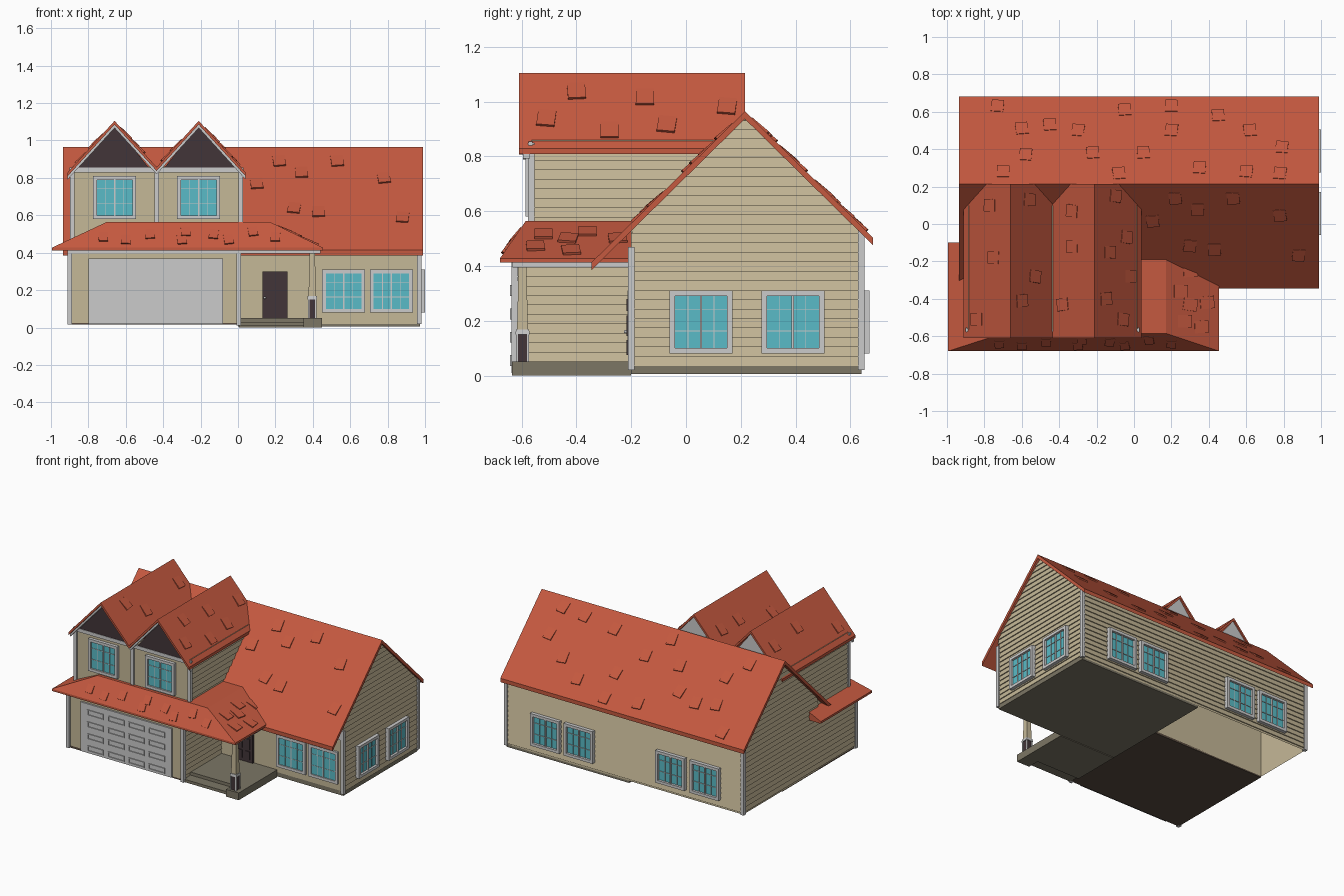
import bpy, math, random
from mathutils import Vector

if "Cube" in bpy.data.objects:
    bpy.data.objects.remove(bpy.data.objects["Cube"])

random.seed(4)


def mat(name, r, g, b):
    m = bpy.data.materials.new(name)
    m.diffuse_color = (r, g, b, 1)
    m.use_nodes = True
    m.node_tree.nodes["Principled BSDF"].inputs["Base Color"].default_value = m.diffuse_color
    return m


RED = mat("roof_red", 0.56, 0.10, 0.05)
BEIGE = mat("wall_beige", 0.56, 0.48, 0.31)
DARK = mat("dark_wood", 0.055, 0.035, 0.04)
TEAL = mat("glass_teal", 0.10, 0.50, 0.57)
STONE = mat("slab_stone", 0.20, 0.18, 0.13)
BROWN = mat("garage_floor_brown", 0.10, 0.07, 0.05)
TRIM = None


def mesh(name, verts, faces, m=None):
    me = bpy.data.meshes.new(name)
    me.from_pydata([tuple(v) for v in verts], [], faces)
    ob = bpy.data.objects.new(name, me)
    bpy.context.collection.objects.link(ob)
    if m:
        me.materials.append(m)
    return ob


HEX = [(0, 3, 2, 1), (4, 5, 6, 7), (0, 1, 5, 4), (1, 2, 6, 5), (2, 3, 7, 6), (3, 0, 4, 7)]


def hexes(name, cells, m=None, faces=HEX):
    """One object from many 8-corner cells (4 bottom corners, 4 top corners)."""
    vs, fs = [], []
    for c in cells:
        fs += [tuple(i + len(vs) for i in f) for f in faces]
        vs += c
    return mesh(name, vs, fs, m)


def cell(a, b):
    (x0, x1), (y0, y1), (z0, z1) = [sorted(t) for t in zip(a, b)]
    return [(x, y, z) for z in (z0, z1) for x, y in ((x0, y0), (x1, y0), (x1, y1), (x0, y1))]


def boxes(name, pairs, m=None):
    return hexes(name, [cell(a, b) for a, b in pairs], m)


# wall facings: (along, outward)
FACING = {"front": ((1, 0), (0, -1)), "back": ((1, 0), (0, 1)),
          "right": ((0, 1), (1, 0)), "left": ((0, 1), (-1, 0))}


def on_wall(side, pos, u, out, z):
    a, n = FACING[side]
    base = abs(n[0]) * pos, abs(n[1]) * pos
    return (base[0] + a[0] * u + n[0] * out, base[1] + a[1] * u + n[1] * out, z)


def siding(name, side, pos, span, z0, z1, step=0.0345):
    """Lapped boards; span(z) gives the wall ends at that height."""
    vs, fs, n = [], [], math.ceil((z1 - z0) / step)
    for i in range(n):
        lo, hi = z0 + i * step, min(z0 + (i + 1) * step, z1)
        (a, b), (c, d) = span(lo), span(hi)
        k = len(vs)
        vs += [on_wall(side, pos, *p) for p in ((a, 0, lo), (b, 0, lo), (a, .007, lo),
                                                (b, .007, lo), (c, 0, hi), (d, 0, hi))]
        fs += [(k, k + 1, k + 3, k + 2), (k + 2, k + 3, k + 5, k + 4)]
    mesh(name, vs, fs, BEIGE)


def window(name, side, pos, u, z, w=0.19, h=0.19, depth=0.022):
    def b(u0, u1, z0, z1, o0, o1):
        return on_wall(side, pos, u + u0, o0, z + z0), on_wall(side, pos, u + u1, o1, z + z1)
    W, H, f = w / 2, h / 2, 0.02
    boxes(name + "_frame", [b(-W - f, -W, -H - f, H + f, -.005, depth), b(W, W + f, -H - f, H + f, -.005, depth),
                            b(-W, W, H, H + f, -.005, depth), b(-W, W, -H - f, -H, -.005, depth)], TRIM)
    boxes(name + "_glass", [b(-W, W, -H, H, -.005, depth * .45)], TEAL)
    bars = [b(-.004, .004, -H, H, 0, depth * .8)]
    for s in (-1, 1):
        bars.append(b(s * W / 2 - .0015, s * W / 2 + .0015, -H, H, 0, depth * .6))
    for q in (-h / 6, h / 4):
        bars.append(b(-W, W, q - .0015, q + .0015, 0, depth * .6))
    boxes(name + "_bars", bars, TRIM)


def slab(name, prof, axis, a, b, t):
    """Folded roof sheet: 2D profile swept along an axis, t thick downward."""
    def P(u, z, s):
        return (s, u, z) if axis == "x" else (u, s, z)
    cells = []
    for (u0, h0), (u1, h1) in zip(prof, prof[1:]):
        cells.append([P(u0, h0 - t, a), P(u1, h1 - t, a), P(u1, h1 - t, b), P(u0, h0 - t, b),
                      P(u0, h0, a), P(u1, h1, a), P(u1, h1, b), P(u0, h0, b)])
    return hexes(name, cells, RED)


def shingles(name, spots, height, size=0.066):
    """Loose raised tiles lying on the roof surface z = height(x, y)."""
    cells, e = [], 1e-4
    for x, y in spots:
        gx = (height(x + e, y) - height(x - e, y)) / (2 * e)
        gy = (height(x, y + e) - height(x, y - e)) / (2 * e)
        n = Vector((-gx, -gy, 1)).normalized()
        down = Vector((gx, gy, gx * gx + gy * gy)).normalized()
        side, c = n.cross(down), Vector((x, y, height(x, y)))
        ang = random.uniform(-.15, .15)
        u, v = side * math.cos(ang) + down * math.sin(ang), down * math.cos(ang) - side * math.sin(ang)
        u, v = u * size / 2, v * size * .6
        ring = [c - u - v, c + u - v, c + u + v, c - u + v]
        cells.append([p - n * .006 for p in ring] +
                     [p + n * (.009 if i < 2 else .003) for i, p in enumerate(ring)])
    hexes(name, cells, RED)


# main house shell: gabled ends, open underneath
RY, RZ, S = 0.215, 0.965, 0.985


def under(y):
    return RZ - .028 - S * abs(y - RY)


X0, X1, Y0, Y1, GY = -0.9, 0.97, -0.2, 0.64, -0.625
pts = [(Y0, .02), (Y1, .02), (Y1, under(Y1)), (RY, under(RY)), (Y0, under(Y0))]
mesh("house_walls", [(x, y, z) for x in (X0, X1) for y, z in pts],
     [(4, 3, 2, 1, 0), (5, 6, 7, 8, 9), (1, 2, 7, 6), (0, 5, 9, 4)], BEIGE)


def gable_span(z):
    r = max((under(RY) - z) / S, 0.001)
    return max(Y0, RY - r), min(Y1, RY + r)


for side, pos in (("right", X1), ("left", X0)):
    siding(side + "_gable_siding", side, pos, gable_span, .035, under(RY))
siding("back_siding", "back", Y1, lambda z: (X0, X1), .035, .52)
boxes("foundation", [((0, Y0, 0.005), (.972, Y1, .035))], STONE)

# garage wing and upper storey
boxes("garage_walls", [((X0, GY, .025), (.005, .2, .43))], BEIGE)
boxes("garage_floor", [((X0, GY, .015), (.005, .2, .03))], BROWN)
boxes("upper_walls", [((-.885, -.565, .42), (.015, .1, .86))], BEIGE)
siding("garage_right_siding", "right", .005, lambda z: (GY, Y0), .05, .42)
siding("garage_left_siding", "left", X0, lambda z: (GY, Y0), .035, .42)
siding("upper_right_siding", "right", .015, lambda z: (-.565, .1), .44, .85)
siding("upper_left_siding", "left", -.885, lambda z: (-.565, .1), .44, .85)

# corner trim
posts = []
for x, y, z0, z1 in [(X1, Y0, .02, .47), (X1, Y1, .02, .53), (X0, Y1, .02, .53), (X0, GY, .015, .42),
                     (.005, GY, .01, .42), (-.885, -.565, .43, .85), (.015, -.565, .43, .85),
                     (-.435, -.562, .5, .86)]:
    posts.append(((x - .012, y - .012, z0), (x + .012, y + .012, z1)))
posts += [((-.9, -.575, .83), (.03, -.56, .855)), ((X0, GY - .008, .395), (.44, GY + .015, .42)),
          ((.42, GY, .395), (.44, Y0, .42)), ((.03, Y0 - .008, .4), (X1, Y0, .44))]
boxes("corner_trim", posts, TRIM)

# main roof
slab("main_roof", [(-.345, RZ - S * .56), (RY, RZ), (.682, RZ - S * .467)], "x", -.935, .99, .028)
front = [(.1, .77), (.22, .89), (.34, .83), (.53, .89), (.78, .8), (.43, .62), (.3, .64), (.88, .59)]
back = [(-.73, .63), (-.05, .61), (.2, .63), (.45, .58), (.62, .5), (-.6, .51), (-.45, .53), (-.3, .5),
        (.2, .5), (.79, .41), (-.58, .37), (-.22, .38), (.05, .38), (-.7, .28), (.35, .3), (.6, .28),
        (.78, .27), (-.08, .27)]
shingles("main_shingles", [(x, RY - (RZ - z) / S) for x, z in front] + back,
         lambda x, y: RZ - S * abs(y - RY))

# twin upper gables
D = 1.1
for tag, px, lo, hi in (("left", -.66, -.912, -.435), ("right", -.21, -.435, .04)):
    slab(tag + "_gable_roof", [(x, 1.105 - D * abs(x - px)) for x in (lo, px, hi)], "y", -.61, .215, .02)
    tri = [(lo + .03, .84), (hi - .03, .84), (px, 1.085)]
    for nm, y, m in (("gable_front", -.572, DARK), ("gable_back", .205, TRIM)):
        mesh(f"{tag}_{nm}", [(x, y, z) for x, z in tri], [(0, 1, 2)], m)
    rake = [(x, 1.085 - D * abs(x - px)) for x in (lo, px, hi)]
    r = slab(tag + "_gable_rake_trim", rake, "y", -.595, -.57, .018)
    r.data.materials.clear()
    window(tag + "_upper_window", "front", -.565, px, .695)
shingles("gable_shingles", [(-.77, .1), (-.56, .13), (-.84, -.51), (-.6, -.41), (-.33, -.12), (-.38, -.43),
                            (-.53, -.28), (-.1, .15), (-.13, -.15), (-.15, -.4), (-.04, -.07), (-.75, -.18),
                            (-.33, .07), (-.06, -.51), (-.02, -.28)],
         lambda x, y: 1.105 - D * min(abs(x + .66), abs(x + .21)))

# skirt roof over garage and porch
def ring(x0, x1, y, z):
    return [(x0, y, z), (x1, y, z), (x1, -.1, z), (x0, -.1, z)]


low, mid, top = ring(-.995, .455, -.68, .412), ring(-.995, .455, -.68, .427), ring(-.7, .17, -.585, .565)
hexes("porch_roof", [low + mid, mid + top], RED)
shingles("porch_front_shingles", [(x, y) for x, y in zip(
    (-.72, -.6, -.47, -.3, -.28, -.13, -.05, .08, .2), (-.64, -.65, -.63, -.65, -.62, -.63, -.65, -.62, -.64))],
    lambda x, y: .427 + (y + .68) * 1.45, .05)
shingles("porch_side_shingles", [(.3, -.25), (.25, -.36), (.27, -.52), (.36, -.55), (.3, -.43), (.39, -.42)],
         lambda x, y: .427 + (.455 - x) * .484)

# garage door with recessed-look panels
boxes("garage_door", [((-.8, GY - .012, .02), (-.08, GY + .01, .37))], TRIM)
bars = []
for cx in (-.68, -.515, -.355, -.195):
    for cz in (.31, .225, .14, .055):
        for s in (-1, 1):
            bars += [((cx - .06, GY - .018, cz + s * .017 - .003), (cx + .06, GY, cz + s * .017 + .003)),
                     ((cx + s * .06 - .003, GY - .018, cz - .02), (cx + s * .06 + .003, GY, cz + .02))]
boxes("garage_door_panels", bars, TRIM)

# porch floor, step, front door
boxes("porch_floor", [((.005, -.55, 0), (.45, Y0, .052)), ((.35, -.635, 0), (.45, -.55, .052))], STONE)
boxes("porch_step", [((.01, -.625, .01), (.35, -.55, .03))], STONE)
boxes("front_door", [((.13, Y0 - .012, .052), (.265, Y0, .3))] +
      [((x, Y0 - .018, z), (x + .035, Y0, z + h)) for x in (.15, .21)
       for z, h in ((.075, .055), (.145, .075), (.235, .045))], DARK)
bpy.ops.mesh.primitive_uv_sphere_add(segments=10, ring_count=6, radius=.007, location=(.143, Y0 - .02, .16))
bpy.context.object.name = "door_knob"

# porch column: pedestal, cap, tapered post
CX, CY = .397, -.597


def square(h, z):
    return [(CX + a * h, CY + b * h, z) for a, b in ((-1, -1), (1, -1), (1, 1), (-1, 1))]


hexes("column_pedestal", [square(.02, .05) + square(.02, .155)], DARK)
hexes("column_trim", [square(.026, .15) + square(.024, .168), square(.021, .395) + square(.021, .41)] +
      [[(x + a * .02, y + b * .02, z) for x, y, z in square(.004, .05) + square(.004, .155)]
       for a in (-1, 1) for b in (-1, 1)], TRIM)
hexes("column_post", [square(.02, .165) + square(.014, .41)], BEIGE)

# ground-floor windows
for i, u in enumerate((.565, .82)):
    window(f"front_window_{i}", "front", Y0, u, .195, depth=.014)
for i, u in enumerate((.055, .39)):
    window(f"right_window_{i}", "right", X1, u, .195, depth=.03)
for i, u in enumerate((.65, .385, -.34, -.61)):
    window(f"back_window_{i}", "back", Y1, u, .195, depth=.03)
